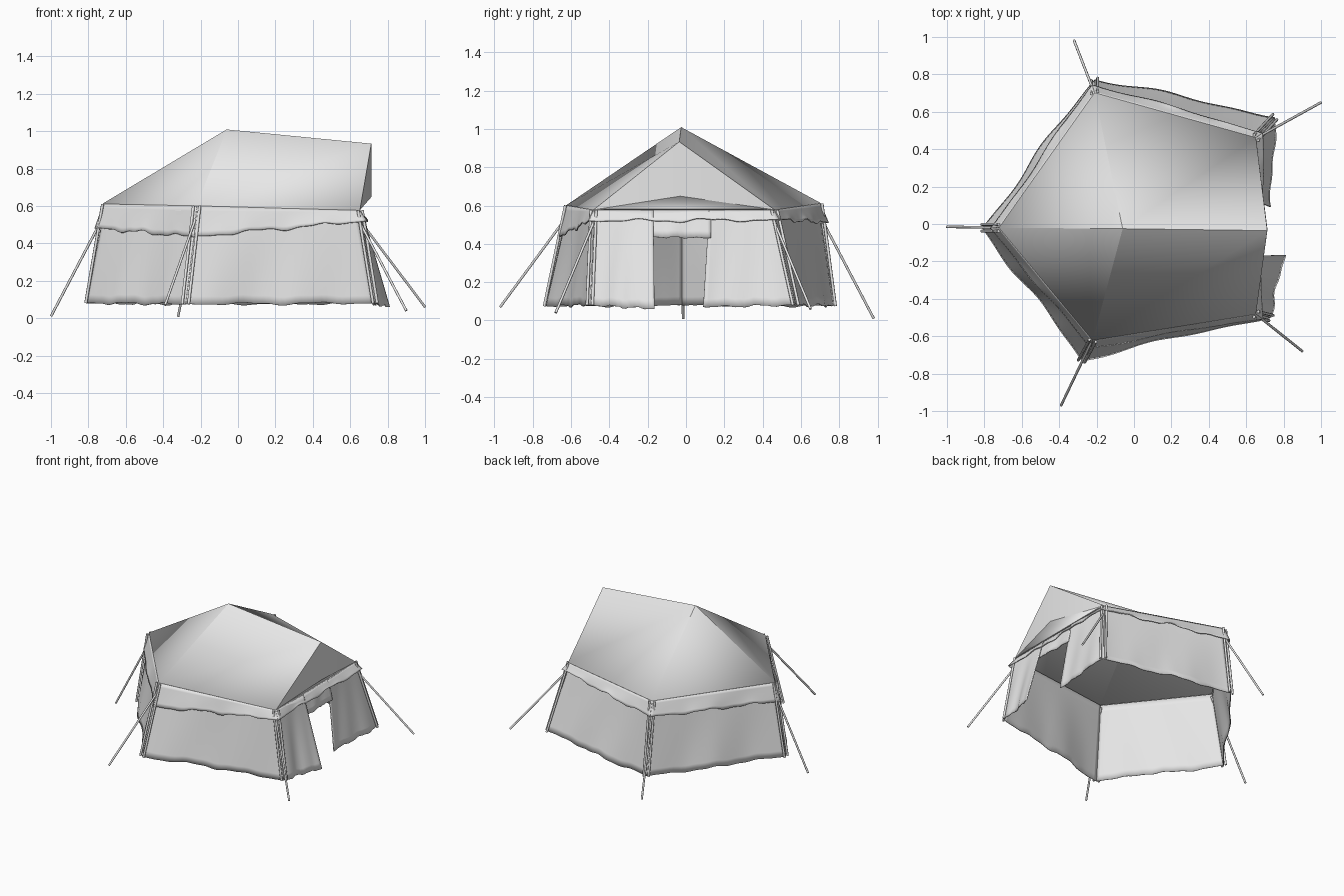
import bpy, bmesh, math
from mathutils import Vector

cube = bpy.data.objects.get("Cube")
if cube:
    bpy.data.objects.remove(cube, do_unlink=True)

canvas = bpy.data.materials.new("pale_grey_canvas")
canvas.use_nodes = True
canvas.diffuse_color = (0.8, 0.8, 0.8, 1)
canvas.node_tree.nodes["Principled BSDF"].inputs["Base Color"].default_value = (0.8, 0.8, 0.8, 1)

# Corners in order: right end, front, door front, door back, back
EAVE = [Vector(p) for p in [(-.72, -.02, .61), (-.22, -.62, .60), (.65, -.48, .575),
                            (.65, .46, .575), (-.21, .70, .61)]]
BASE = [Vector(p) for p in [(-.81, -.02, .08), (-.28, -.73, .075), (.73, -.5, .08),
                            (.75, .57, .08), (-.21, .77, .075)]]
STAKE = [(-1, -.015, .01), (-.39, -.97, .07), (.90, -.68, .04), (1, .65, .06), (-.32, .98, .01)]
HEM = [.48, .435, .52, .525, .51]


def finish(name, verts, faces, thick, angle=35):
    """Turn points and faces into a thin, smooth shaded cloth object."""
    mesh = bpy.data.meshes.new(name)
    mesh.from_pydata(verts, [], faces)
    bm = bmesh.new()
    bm.from_mesh(mesh)
    bmesh.ops.recalc_face_normals(bm, faces=bm.faces)
    bm.to_mesh(mesh)
    bm.free()
    mesh.materials.append(canvas)
    obj = bpy.data.objects.new(name, mesh)
    bpy.context.collection.objects.link(obj)
    solid = obj.modifiers.new("thickness", "SOLIDIFY")
    solid.thickness = thick
    solid.offset = 0
    bpy.ops.object.select_all(action="DESELECT")
    obj.select_set(True)
    bpy.context.view_layer.objects.active = obj
    bpy.ops.object.shade_smooth_by_angle(angle=math.radians(angle))
    return obj


def cloth(name, top_a, top_b, low_a, low_b, ripple=.012, ragged=.008, phase=0, cols=36, rows=12):
    """A hanging sheet between four corners with ripples and a ragged lower hem."""
    top_a, top_b, low_a, low_b = map(Vector, (top_a, top_b, low_a, low_b))
    out = (top_b - top_a).cross(Vector((0, 0, 1))).normalized()
    verts, faces = [], []
    for r in range(rows + 1):
        v = r / rows
        for c in range(cols + 1):
            u = c / cols
            p = top_a.lerp(top_b, u).lerp(low_a.lerp(low_b, u), v)
            hold = math.sin(math.pi * u) ** .6 if 0 < u < 1 else 0
            wave = math.sin(5 * u + phase) + .5 * math.sin(13 * u + 2 * phase + 2 * v)
            p += out * ripple * wave * hold * v
            edge = math.sin(17 * u + phase) + .5 * math.sin(41 * u + phase)
            p.z += ragged * edge * v ** 3 * hold
            verts.append(p)
    w = cols + 1
    for r in range(rows):
        for c in range(cols):
            i = r * w + c
            faces.append((i, i + 1, i + w + 1, i + w))
    return finish(name, verts, faces, .006)


def rod(name, points, radius, cyclic=False):
    """A round rope or pole through the given points."""
    curve = bpy.data.curves.new(name, "CURVE")
    curve.dimensions = "3D"
    curve.bevel_depth = radius
    curve.bevel_resolution = 2
    curve.use_fill_caps = True
    spline = curve.splines.new("POLY")
    spline.points.add(len(points) - 1)
    for sp, p in zip(spline.points, points):
        sp.co = (*p, 1)
    spline.use_cyclic_u = cyclic
    curve.materials.append(canvas)
    obj = bpy.data.objects.new(name, curve)
    bpy.context.collection.objects.link(obj)


# Roof: peak, ridge end, and the bent gable over the door
peak, ridge, brow = (-.06, -.025, 1.005), (.71, -.035, .93), (.71, -.03, .65)
finish("roof", EAVE + [peak, ridge, brow],
       [(0, 1, 5), (1, 2, 6, 5), (3, 4, 5, 6), (4, 0, 5), (2, 7, 6), (7, 3, 6), (2, 3, 7)],
       .008, 15)

# Closed walls and the valance hanging from each eave
names = ["right_front", "front", "door", "back", "right_back"]
for i, side in enumerate(names):
    j = (i + 1) % 5
    ends = []
    for k in (i, j):
        flat = Vector((EAVE[k].x, EAVE[k].y, 0))
        ends.append(EAVE[k] + flat.normalized() * .045)
        ends[-1].z = HEM[k]
    cloth(side + "_valance", EAVE[i], EAVE[j], ends[0], ends[1], .008, .009, i * 1.7, 48, 6)
    if side != "door":
        tops = [EAVE[k] * .985 for k in (i, j)]
        cloth(side + "_wall", tops[0], tops[1], BASE[i], BASE[j], .014, .007, i * 1.3 + 1)

# Door wall: two flaps and the strip above the opening
cloth("door_front_flap", EAVE[2], (.66, -.17, .575), BASE[2], (.81, -.165, .06), .012, .006, 2, 20)
cloth("door_back_flap", (.66, .12, .575), EAVE[3], (.73, .09, .07), BASE[3], .012, .006, 4, 20)
cloth("door_lintel", (.655, -.18, .575), (.655, .13, .575), (.69, -.18, .435), (.69, .13, .43),
      .006, .004, 1, 16, 4)

# Corner poles in pairs, and guy ropes out to the ground
for i in range(5):
    along = (EAVE[i - 1] - EAVE[(i + 1) % 5]).normalized()
    along.z = 0
    out = Vector((EAVE[i].x, EAVE[i].y, 0)).normalized()
    for s, tag in ((-1, "a"), (1, "b")):
        shift = along * .018 * s + out * .004
        rod(f"corner_pole_{i}_{tag}", [EAVE[i] + shift, BASE[i] + shift], .008)
    start = EAVE[i] - out * .02
    start.z -= .03
    rod(f"guy_rope_{i}", [start, STAKE[i]], .007)

# Seam cord just under the eave
rod("eave_cord", [p * 1.006 - Vector((0, 0, .03)) for p in EAVE], .006, True)
